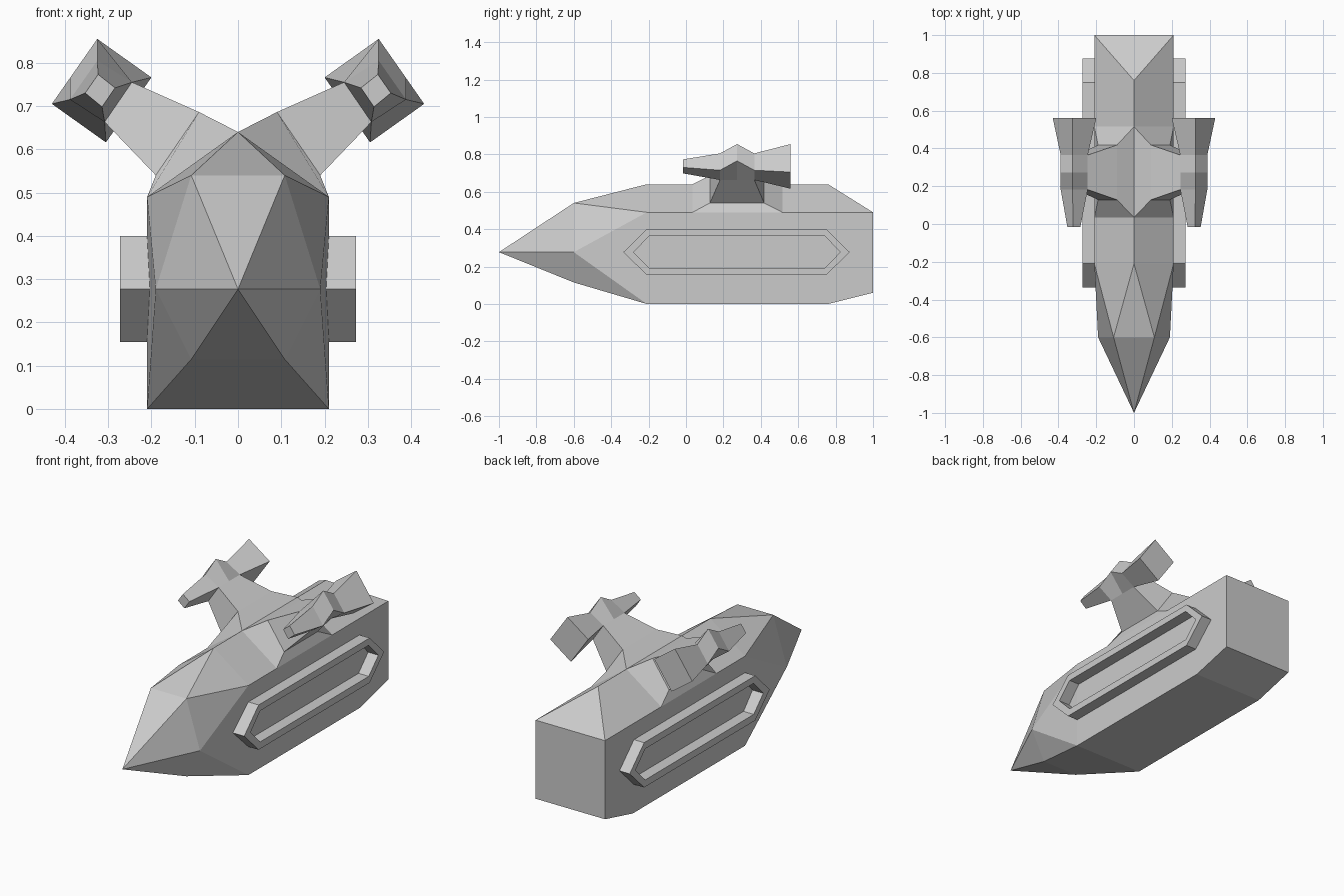
import bpy
import bmesh

cube = bpy.data.objects.get("Cube")
if cube:
    bpy.data.objects.remove(cube, do_unlink=True)

grey = bpy.data.materials.new("light_grey")
grey.use_nodes = True
colour = (0.6, 0.6, 0.6, 1)
grey.diffuse_color = colour
grey.node_tree.nodes["Principled BSDF"].inputs["Base Color"].default_value = colour


def finish(name, bm):
    """Turn a bmesh into a flat-shaded object."""
    bmesh.ops.recalc_face_normals(bm, faces=bm.faces)
    mesh = bpy.data.meshes.new(name)
    bm.to_mesh(mesh)
    bm.free()
    mesh.materials.append(grey)
    obj = bpy.data.objects.new(name, mesh)
    bpy.context.collection.objects.link(obj)
    return obj


def loft(name, rings, closed=False):
    """Skin a row of matching rings; cap the ends, or join last to first."""
    bm = bmesh.new()
    loops = [[bm.verts.new(p) for p in ring] for ring in rings]
    pairs = list(zip(loops, loops[1:]))
    if closed:
        pairs.append((loops[-1], loops[0]))
    else:
        bm.faces.new(loops[0])
        bm.faces.new(loops[-1])
    for a, b in pairs:
        for i in range(len(a)):
            j = (i + 1) % len(a)
            bm.faces.new((a[i], a[j], b[j], b[i]))
    return finish(name, bm)


# Hull: faceted convex body with a ridged roof and pointed nose
half = [(0.21, 1, 0.06), (0.21, 1, 0.49),
        (0.21, 0.76, 0), (0.21, 0.76, 0.49),
        (0.21, -0.21, 0), (0.21, -0.21, 0.49),
        (0.19, -0.6, 0.277), (0.108, -0.6, 0.54), (0.108, -0.6, 0.115)]
centre = [(0, 0.76, 0.64), (0, -0.21, 0.64), (0, -1, 0.277)]
bm = bmesh.new()
for x, y, z in half:
    bm.verts.new((x, y, z))
    bm.verts.new((-x, y, z))
for p in centre:
    bm.verts.new(p)
bmesh.ops.convex_hull(bm, input=bm.verts)
bmesh.ops.dissolve_limit(bm, angle_limit=0.01, verts=bm.verts, edges=bm.edges)
finish("hull", bm)


def hexagon(x, y0, y1, slant, z0, z1):
    """Long six-sided outline on a side wall."""
    mid = 0.277
    return [(x, y0, mid), (x, y0 + slant, z1), (x, y1 - slant, z1),
            (x, y1, mid), (x, y1 - slant, z0), (x, y0 + slant, z0)]


def gun_ring(y, corners, lift=0):
    """Four corners: top, outer, bottom, inner; lift raises the first two."""
    return [(x, y, z + (lift if i < 2 else 0)) for i, (x, z) in enumerate(corners)]


def pylon_ring(upper, lower, y0, y1):
    return [(upper[0], y0, upper[1]), (upper[0], y1, upper[1]),
            (lower[0], y1, lower[1]), (lower[0], y0, lower[1])]


muzzle = [(0.323, 0.773), (0.353, 0.73), (0.314, 0.698), (0.284, 0.742)]
body = [(0.325, 0.805), (0.388, 0.715), (0.308, 0.663), (0.245, 0.755)]
tail = [(0.325, 0.855), (0.43, 0.705), (0.305, 0.616), (0.2, 0.766)]

for side, s in (("left", 1), ("right", -1)):
    def flip(rings):
        return [[(s * x, y, z) for x, y, z in ring] for ring in rings]

    # Raised frame on the hull wall
    outer = (-0.335, 0.875, 0.125, 0.155, 0.4)
    inner = (-0.28, 0.825, 0.083, 0.193, 0.363)
    loft(side + "_side_frame", flip([
        hexagon(0.19, *outer), hexagon(0.272, *outer),
        hexagon(0.272, *inner), hexagon(0.19, *inner)]), closed=True)

    # Flared pylon growing from the roof slope
    loft(side + "_pylon", flip([
        pylon_ring((0, 0.64), (0.21, 0.49), 0.035, 0.515),
        pylon_ring((0.09, 0.686), (0.19, 0.54), 0.128, 0.418),
        pylon_ring(body[3], body[2], 0.182, 0.365)]))

    # Pod with narrow front, peaked middle and wide tail
    loft(side + "_pod", flip([
        gun_ring(-0.015, muzzle), gun_ring(0.182, body),
        gun_ring(0.273, body, 0.05), gun_ring(0.365, body),
        gun_ring(0.56, tail)]))
